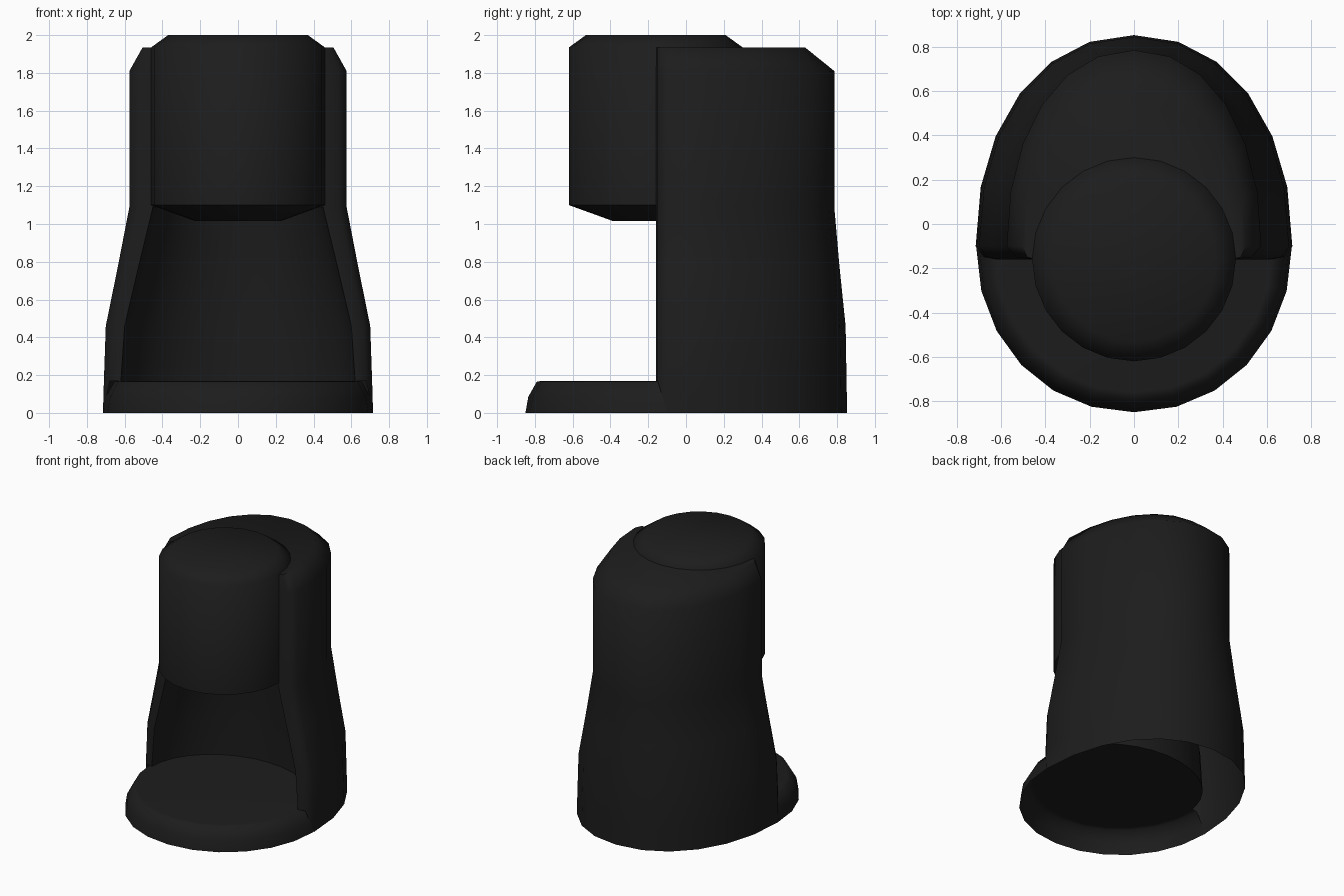
import bpy, bmesh
from math import sin, cos, radians, copysign

if "Cube" in bpy.data.objects:
    bpy.data.objects.remove(bpy.data.objects["Cube"])

black = bpy.data.materials.new("black_plastic")
black.diffuse_color = (0.012, 0.012, 0.012, 1)
black.use_nodes = True
black.node_tree.nodes["Principled BSDF"].inputs["Base Color"].default_value = black.diffuse_color

CY = -0.10      # widest point of the outer plan
HY = -0.16      # axis of the head and of the recess


def arc(rx, ry, cy, z, a0, a1, n, p=1.0):
    """Elliptic arc; p below 1 makes it fuller."""
    pts = []
    for i in range(n + 1):
        a = radians(a0 + (a1 - a0) * i / n)
        c, s = cos(a), sin(a)
        c, s = (0 if abs(v) < 1e-6 else copysign(abs(v) ** p, v) for v in (c, s))
        pts.append((rx * c, cy + ry * s, z))
    return pts


def loft(bm, rings, closed=False):
    """Skin a list of point rings with quads; return the vertex rings."""
    vr = [[bm.verts.new(p) for p in r] for r in rings]
    for a, b in zip(vr, vr[1:]):
        n = len(a)
        for i in range(n if closed else n - 1):
            j = (i + 1) % n
            bm.faces.new((a[i], a[j], b[j], b[i]))
    return vr


def finish(name, bm):
    bmesh.ops.remove_doubles(bm, verts=bm.verts, dist=0.0005)
    bmesh.ops.recalc_face_normals(bm, faces=bm.faces)
    me = bpy.data.meshes.new(name)
    bm.to_mesh(me)
    bm.free()
    ob = bpy.data.objects.new(name, me)
    bpy.context.collection.objects.link(ob)
    me.materials.append(black)
    bpy.ops.object.select_all(action='DESELECT')
    ob.select_set(True)
    bpy.context.view_layer.objects.active = ob
    bpy.ops.object.shade_smooth_by_angle(angle=radians(66))
    return ob


# Housing: horseshoe shell with rounded front edges, flat top and hollow front
bm = bmesh.new()
# z, outer half width, back y, inner half width, recess depth
levels = [(0, .715, .853, .62, .52), (.17, .71, .85, .62, .52), (.46, .70, .845, .60, .51),
          (.78, .635, .812, .525, .485), (1.09, .575, .785, .45, .45),
          (1.81, .575, .785, .45, .45), (1.935, .505, .63, .44, .45)]
rings = []
for z, rx, yb, ix, d in levels:
    back = arc(rx, yb - CY, CY, z, 0, 180, 12, .94)
    if z == 0:          # front edges start on the tray floor
        rx, z = .71, .17
    e = rx - (rx - ix) * 0.35
    rings.append([(ix, HY, z), (e, HY + .01, z)] + back + [(-e, HY + .01, z), (-ix, HY, z)])
top = loft(bm, rings)[-1]
bm.faces.new(top)
# recess wall behind the opening
loft(bm, [arc(ix, d, HY, z, 0, 180, 16) for z, rx, yb, ix, d in levels[1:5]])
finish("housing", bm)

# Tray: rounded front rim with a floor reaching back into the recess
bm = bmesh.new()
front = [(0, .713, .75), (.085, .70, .735), (.165, .655, .69), (.17, .625, .66)]
loft(bm, [arc(rx, ry, CY, z, 180, 360, 12, .97) for z, rx, ry in front])
floor = arc(.625, .66, CY, .17, 180, 360, 12, .97) + arc(.62, .52, HY, .17, 0, 180, 16)
bm.faces.new([bm.verts.new(p) for p in floor])
finish("tray", bm)

# Head: round column with bevelled top and dished underside
bm = bmesh.new()
profile = [(1.015, .225), (1.1, .46), (1.935, .46), (2.0, .37)]
vr = loft(bm, [arc(r, r, HY, z, 0, 345, 23) for z, r in profile], closed=True)
bm.faces.new(vr[0])
bm.faces.new(vr[-1])
finish("head", bm)
